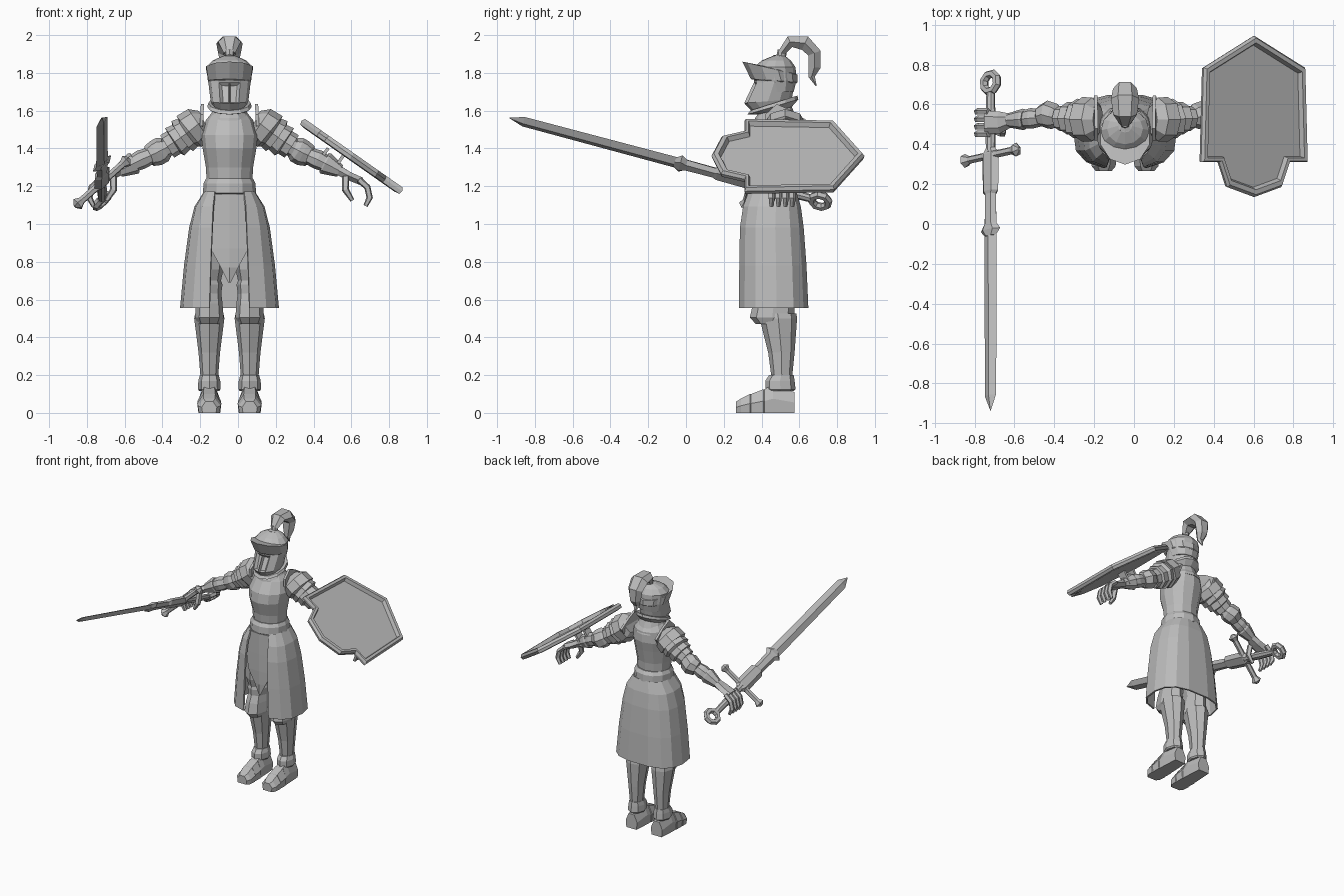
import bpy, bmesh, math
from mathutils import Vector, Matrix

BX = -0.045  # body centre line
steel = bpy.data.materials.new("grey_steel")
steel.diffuse_color = (0.5, 0.5, 0.5, 1)


def grid(name, rings, closed=True, caps=True, thick=0.0):
    """Skin a list of equally long point rings."""
    bm = bmesh.new()
    rows = [[bm.verts.new(p) for p in r] for r in rings]
    n = len(rows[0])
    for a, b in zip(rows, rows[1:]):
        for i in range(n if closed else n - 1):
            j = (i + 1) % n
            bm.faces.new((a[i], a[j], b[j], b[i]))
    if caps and closed:
        bm.faces.new(rows[0][::-1])
        bm.faces.new(rows[-1])
    bmesh.ops.recalc_face_normals(bm, faces=bm.faces)
    me = bpy.data.meshes.new(name)
    bm.to_mesh(me)
    bm.free()
    me.materials.append(steel)
    ob = bpy.data.objects.new(name, me)
    bpy.context.collection.objects.link(ob)
    if thick:
        mod = ob.modifiers.new("thickness", 'SOLIDIFY')
        mod.thickness, mod.offset = thick, 0
    return ob


def loft(name, rows, n=12, x=BX, caps=True):
    """Stacked ovals; row = (z, half width, front y, back y[, front lift])."""
    rings = []
    for z, hw, yf, yb, *lift in rows:
        dz, ring = (lift[0] if lift else 0), []
        for i in range(n):
            a = 2 * math.pi * i / n - math.pi / 2
            ring.append((x + hw * math.cos(a), (yf + yb) / 2 + (yb - yf) / 2 * math.sin(a),
                         z - dz * math.sin(a)))
        rings.append(ring)
    return grid(name, rings, caps=caps)


def limb(name, pts, n=8, ref=(0, 1, 0), phase=0.0):
    """Tube along a path; point = (position, radius along ref, radius across)."""
    P, rings = [Vector(p[0]) for p in pts], []
    for i, (_, ru, rv) in enumerate(pts):
        t = (P[min(i + 1, len(P) - 1)] - P[max(i - 1, 0)]).normalized()
        u = Vector(ref)
        u = (u - t * u.dot(t)).normalized()
        v = t.cross(u)
        rings.append([P[i] + u * ru * math.cos(a) + v * rv * math.sin(a)
                      for a in (phase + 2 * math.pi * k / n for k in range(n))])
    return grid(name, rings)


# Torso, collar and belt
loft("breastplate", [(1.21, .12, .345, .56), (1.30, .125, .335, .565), (1.40, .142, .305, .585),
                     (1.47, .15, .315, .60), (1.55, .125, .365, .595), (1.60, .085, .40, .56)])
loft("belt", [(1.155, .13, .33, .575), (1.165, .14, .315, .59), (1.215, .138, .318, .588),
              (1.24, .125, .335, .57)])
loft("collar", [(1.53, .12, .36, .60), (1.56, .105, .365, .585), (1.60, .09, .38, .56, -.02),
                (1.62, .118, .325, .595, -.04), (1.64, .112, .34, .59, -.04),
                (1.64, .09, .37, .57, -.03)])

# Helmet: face guard with sunk slots, skull, hinged brow visor, crest plume
guard = loft("face_guard", [(1.62, .085, .345, .555, -.02), (1.65, .10, .308, .56, -.01),
                            (1.75, .112, .36, .575), (1.80, .112, .37, .575)])
bm = bmesh.new()
bm.from_mesh(guard.data)
slots = [f for f in bm.faces if len(f.verts) == 4 and f.calc_center_median().y < .36
         and 1.66 < f.calc_center_median().z < 1.74 and f.normal.y < -.5]
bmesh.ops.inset_individual(bm, faces=slots, thickness=.016, depth=-.02)
bm.to_mesh(guard.data)
bm.free()
loft("helmet_skull", [(1.70, .10, .40, .57), (1.76, .115, .36, .585), (1.83, .122, .36, .58),
                      (1.865, .09, .40, .555), (1.89, .035, .46, .525)])
loft("brow_visor", [(1.755, .112, .35, .585, .01), (1.76, .118, .342, .59, .01),
                    (1.825, .13, .298, .59, .035), (1.825, .105, .37, .57, .02)], 10)
limb("crest_socket", [((BX, .50, 1.865), .04, .04), ((BX, .50, 1.885), .04, .04),
                      ((BX, .505, 1.89), .025, .025), ((BX, .51, 1.92), .025, .025)])
limb("plume", [((BX, .505, 1.905), .03, .022), ((BX, .55, 1.965), .06, .035),
               ((BX, .63, 1.957), .07, .045), ((BX, .68, 1.905), .06, .04),
               ((BX, .68, 1.83), .045, .038), ((BX, .665, 1.78), .025, .02),
               ((BX, .69, 1.73), .003, .003)], 6, (1, 0, 0))

# Long skirt, open at the front
rings = []
for z, hw, yf, yb, gap in [(1.17, .13, .325, .58, .075), (1.09, .18, .30, .605, .085),
                           (.98, .208, .285, .62, .09), (.78, .235, .282, .635, .098),
                           (.555, .256, .28, .645, .105)]:
    g, ring = math.acos((gap / hw) ** (1 / .72)), []
    for i in range(14):
        a = -g + (math.pi + 2 * g) * i / 13
        c, s = math.cos(a), math.sin(a)
        ring.append((BX + hw * math.copysign(abs(c) ** .72, c),
                     (yf + yb) / 2 + (yb - yf) / 2 * math.copysign(abs(s) ** .72, s), z))
    rings.append(ring)
grid("skirt", rings, closed=False, thick=.012)
loft("hips", [(1.18, .115, .34, .57), (1.08, .135, .34, .58), (.96, .12, .37, .57)])
grid("front_cloth", [[(BX - w, .335, z), (BX, .325, z - d), (BX + w, .335, z)] for w, z, d in
                     [(.09, 1.16, 0), (.11, 1.0, 0), (.1, .87, 0), (.045, .77, 0), (.004, .69, 0)]],
     closed=False, thick=.01)

for side, s in (("left", 1), ("right", -1)):
    def M(x, y, z, s=s):
        return (BX + s * x, y, z)

    # Legs
    lx = BX + s * .107
    loft(side + "_thigh", [(.62, .062, .38, .56), (.68, .07, .375, .57), (.70, .062, .38, .56),
                           (.76, .075, .36, .575), (1.08, .08, .36, .57)], 8, lx)
    loft(side + "_knee_guard", [(.47, .06, .37, .55), (.505, .076, .338, .575),
                                (.58, .07, .355, .575), (.66, .06, .39, .57)], 8, lx)
    loft(side + "_greave", [(.17, .045, .455, .56), (.32, .057, .435, .575), (.50, .08, .39, .588),
                            (.525, .075, .385, .585), (.52, .06, .41, .57)], 8, lx)
    loft(side + "_ankle_cuff", [(.115, .052, .44, .57), (.125, .06, .42, .58), (.17, .058, .42, .575),
                                (.20, .05, .44, .57)], 8, lx)
    foot = []
    for y, w, h in [(.575, .048, .11), (.46, .056, .15), (.415, .057, .125), (.41, .062, .125),
                    (.345, .06, .10), (.34, .064, .10), (.29, .06, .075), (.266, .04, .06)]:
        foot.append([(lx + w * a, y, h * b) for a, b in
                     ((-.9, 0), (-1, .5), (-.5, 1), (.5, 1), (1, .5), (.9, 0))])
    grid(side + "_foot", foot)

    # Shoulder lames and upright shoulder fin
    limb(side + "_pauldron", [(M(.135, .525, 1.545), .075, .06), (M(.165, .525, 1.53), .11, .095),
                              (M(.215, .525, 1.49), .112, .105), (M(.22, .525, 1.485), .095, .09),
                              (M(.25, .53, 1.465), .10, .098), (M(.255, .53, 1.46), .082, .08),
                              (M(.29, .53, 1.435), .082, .088), (M(.295, .53, 1.432), .065, .07),
                              (M(.33, .53, 1.41), .062, .07)])
    fin = [(.42, 1.52), (.42, 1.58), (.48, 1.635), (.56, 1.60), (.645, 1.545), (.61, 1.49)]
    grid(side + "_shoulder_fin", [[M(x + .1 * (z - 1.57) * -.5, y, z) for y, z in fin]
                                  for x in (.138, .155)])
    # Arm, elbow and forearm plates
    limb(side + "_upper_arm", [(M(.25, .53, 1.46), .055, .055), (M(.38, .535, 1.375), .045, .05)])
    limb(side + "_elbow_guard", [(M(.335, .535, 1.405), .05, .055), (M(.355, .54, 1.395), .065, .07),
                                 (M(.39, .55, 1.375), .07, .07), (M(.425, .54, 1.36), .052, .058),
                                 (M(.43, .54, 1.357), .04, .045)])
    limb(side + "_forearm", [(M(.41, .535, 1.365), .042, .045), (M(.47, .53, 1.34), .052, .052),
                             (M(.56, .52, 1.295), .036, .036)])
    limb(side + "_gauntlet_cuff", [(M(.50, .525, 1.325), .05, .056), (M(.51, .525, 1.32), .054, .06),
                                   (M(.585, .52, 1.28), .036, .034)])
    # Hand with curled fingers
    limb(side + "_palm", [(M(.575, .52, 1.285), .035, .03), (M(.63, .51, 1.255), .055, .026),
                          (M(.70, .51, 1.225), .06, .024)], 6)
    for k in range(4):
        y, r = .452 + .037 * k, .018
        limb(f"{side}_finger_{k + 1}", [(M(.685, y, 1.235), r, r), (M(.73, y, 1.195), r, r),
                                        (M(.742, y, 1.14), r, r), (M(.72, y, 1.095), .012, .012)], 5)
    limb(side + "_thumb", [(M(.615, .475, 1.25), .022, .02), (M(.615, .455, 1.18), .02, .02),
                           (M(.65, .46, 1.125), .012, .012)], 5)


# Sword, raised forward from the right hand
def S(y):
    return Vector((-.72, y, 1.312 - .267 * y))


G = Vector((.27, .06, .24)).normalized()
D = Vector((0, -.966, .258))
limb("blade", [(S(-.935), .002, .002), (S(-.86), .038, .015), (S(-.03), .042, .018)], 4, G)
limb("blade_collar", [(S(-.06), .035, .02), (S(-.03), .066, .026), (S(0), .04, .024),
                      (S(.15), .036, .024), (S(.165), .052, .028), (S(.35), .055, .03),
                      (S(.38), .03, .02)], 6, G)
limb("sword_grip", [(S(.36), .024, .022), (S(.50), .028, .025), (S(.66), .022, .02)], 8, G)
limb("cross_guard", [(S(.345) + G * d, r, r) for d, r in
                     ((-.195, .01), (-.175, .036), (-.145, .02), (-.05, .02), (0, .03), (.05, .02),
                      (.145, .02), (.175, .036), (.195, .01))], 6, D)
axis = G.cross(D).normalized()
bpy.ops.mesh.primitive_torus_add(major_segments=8, minor_segments=6, major_radius=.046,
                                 minor_radius=.022, location=S(.71),
                                 rotation=axis.to_track_quat('Z', 'Y').to_euler())
pommel = bpy.context.object
pommel.name = "ring_pommel"
pommel.data.materials.append(steel)

# Shield with raised rim, tilted over the left forearm
half = [(0, .945), (.31, .785), (.325, .31), (.215, .31), (.165, .185), (0, .135)]
outline = half + [(-u, v) for u, v in half[-2:0:-1]]
U, N = Vector((.82, 0, -.575)), Vector((.575, 0, .82))
O = Vector((.603, 0, 1.36))


def shield_ring(k, w):
    return [O + U * u * k + Vector((0, .55 + (v - .55) * k, 0)) + N * w for u, v in outline]


grid("shield", [shield_ring(.9, -.025), shield_ring(.985, -.02), shield_ring(1, 0),
                shield_ring(.97, .018), shield_ring(.91, .018), shield_ring(.88, -.008)])
for k, x in enumerate((.42, .50)):
    a = Vector((x, .53, 1.32 - (x - .42) * .5))
    limb(f"shield_strap_{k + 1}", [(a, .045, .012), (a + N * .1, .045, .012)], 4,
         phase=math.pi / 4)
